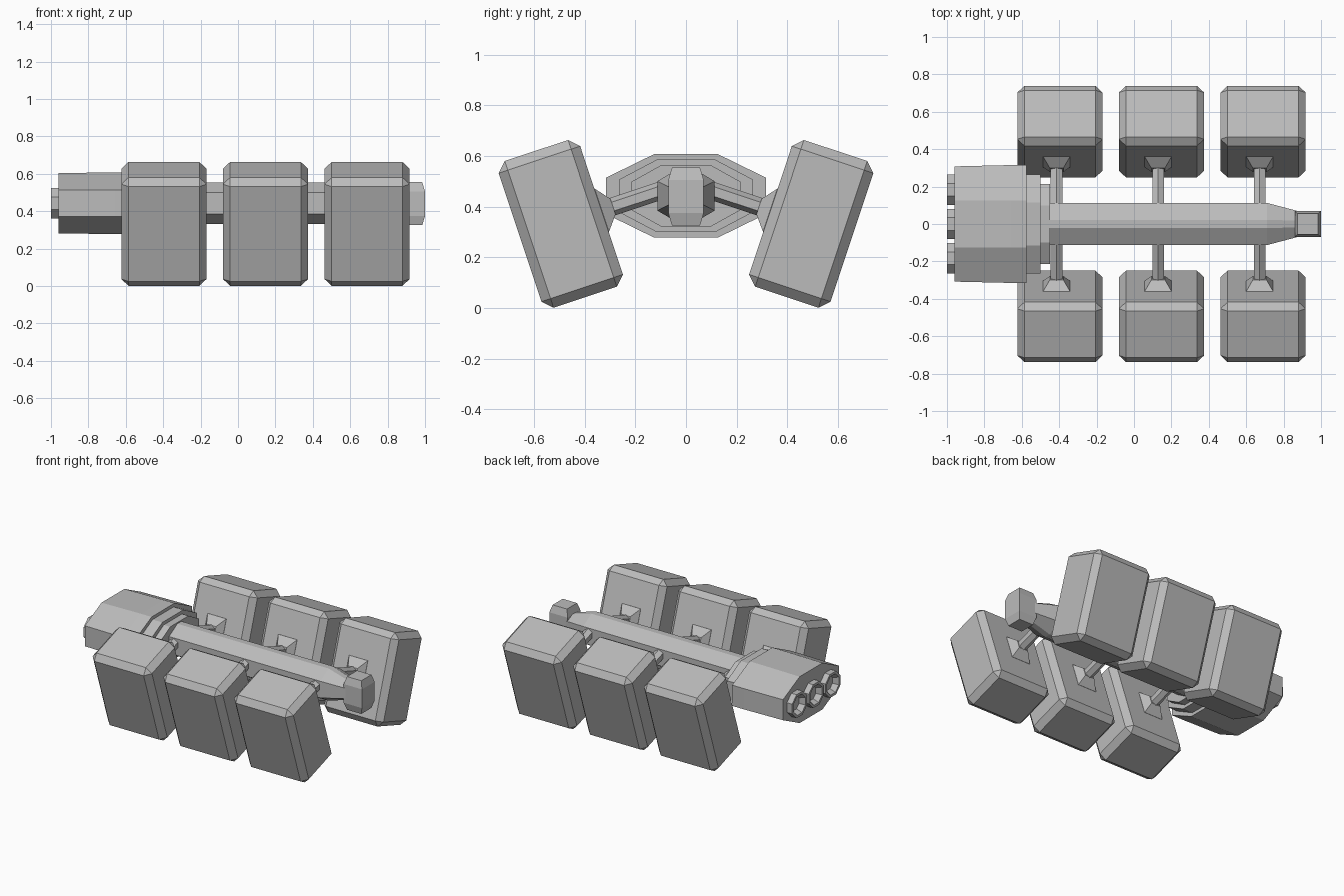
import bpy, bmesh, math
from mathutils import Matrix, Vector

cube = bpy.data.objects.get("Cube")
if cube:
    bpy.data.objects.remove(cube, do_unlink=True)

hull_grey = bpy.data.materials.new("hull_grey")
hull_grey.use_nodes = True
hull_grey.diffuse_color = (0.5, 0.5, 0.5, 1)
hull_grey.node_tree.nodes["Principled BSDF"].inputs["Base Color"].default_value = (0.5, 0.5, 0.5, 1)

TILT = math.radians(18.4)
MID_Z = 0.4425


def finish(name, bm):
    bmesh.ops.recalc_face_normals(bm, faces=bm.faces)
    mesh = bpy.data.meshes.new(name)
    bm.to_mesh(mesh)
    bm.free()
    mesh.materials.append(hull_grey)
    obj = bpy.data.objects.new(name, mesh)
    bpy.context.collection.objects.link(obj)
    return obj


def loft(name, rings):
    """Skin a list of equal-length rings and cap both ends."""
    bm = bmesh.new()
    loops = [[bm.verts.new(p) for p in ring] for ring in rings]
    n = len(loops[0])
    for a, b in zip(loops, loops[1:]):
        for i in range(n):
            j = (i + 1) % n
            bm.faces.new((a[i], a[j], b[j], b[i]))
    bm.faces.new(loops[0])
    bm.faces.new(loops[-1])
    return finish(name, bm)


def octagon(x, flat_y, side_y, flat_z, side_z, mid=MID_Z):
    """Eight-sided section across x: flat top and bottom, upright sides."""
    quarter = [(side_y, side_z), (flat_y, flat_z)]
    half = quarter + [(-y, z) for y, z in reversed(quarter)]
    pts = half + [(-y, -z) for y, z in half]
    return [Vector((x, y, mid + z)) for y, z in pts]


def rect(cx, cy, z, hx, hy):
    return [Vector((cx + a * hx, cy + b * hy, z))
            for a, b in ((1, 1), (-1, 1), (-1, -1), (1, -1))]


# Spine with its tapered nose
loft("spine", [octagon(-0.46, 0.022, 0.113, 0.112, 0.058),
               octagon(0.71, 0.022, 0.113, 0.112, 0.058),
               octagon(0.88, 0.018, 0.068, 0.06, 0.035)])

# Faceted nose block
loft("nose_block", [rect(0.93, 0, z, r, r) for z, r in
                    ((0.325, 0.055), (0.375, 0.07), (0.505, 0.07), (0.555, 0.055))])

# Engine housing and the two stepped collars in front of it
loft("engine_housing", [octagon(-0.96, 0.125, 0.308, 0.161, 0.071),
                        octagon(-0.66, 0.125, 0.315, 0.165, 0.072),
                        octagon(-0.575, 0.125, 0.315, 0.165, 0.072)])
loft("rear_collar", [octagon(x, 0.115, 0.265, 0.143, 0.064) for x in (-0.6, -0.5)])
loft("front_collar", [octagon(x, 0.1, 0.215, 0.12, 0.056) for x in (-0.52, -0.45)])

# Three hollow eight-sided nozzles
for label, y in (("right", -0.183), ("centre", 0), ("left", 0.183)):
    rings = []
    for x, r in ((-0.94, 0.088), (-1.0, 0.088), (-1.0, 0.07), (-0.963, 0.05)):
        rings.append([Vector((x, y + r * math.cos(a), MID_Z + r * math.sin(a)))
                      for a in (math.pi / 4 * (i + 0.5) for i in range(8))])
    loft(label + "_nozzle", rings)

# Tilted cargo pods, each carried on a strut with a flared foot
for side, s in (("left_row", 1), ("right_row", -1)):
    # local z points from the pod centre in toward the spine
    turn = Matrix.Rotation(-s * TILT, 4, 'X')
    frame_yz = Matrix.Translation((0, s * 0.494, 0.332)) @ turn
    for label, x in (("rear", -0.396), ("middle", 0.147), ("front", 0.69)):
        tag = f"{label}_{'back' if s > 0 else 'front'}_side"
        frame = Matrix.Translation((x, 0, 0)) @ frame_yz

        bm = bmesh.new()
        bmesh.ops.create_cube(bm, size=1)
        bmesh.ops.scale(bm, vec=(0.455, 0.339, 0.61), verts=bm.verts)
        bmesh.ops.bevel(bm, geom=bm.edges[:], offset=0.038, segments=1,
                        affect='EDGES', profile=0.5)
        bm.transform(frame)
        finish(tag + "_pod", bm)

        # u is the distance inward from the pod centre
        def place(px, u, v):
            return frame @ Vector((px - 0.018, -s * u, v))

        corners = ((1, 1), (-1, 1), (-1, -1), (1, -1))
        loft(tag + "_foot", [[place(a * hx, u, b * hv) for a, b in corners]
                             for u, hx, hv in ((0.16, 0.072, 0.09),
                                               (0.1705, 0.072, 0.09),
                                               (0.217, 0.036, 0.032))])
        loft(tag + "_strut", [[place(0.036 * math.cos(a), u, 0.036 * math.sin(a))
                               for a in (math.pi / 3 * (i + 0.0) + math.pi / 6 for i in range(6))]
                              for u in (0.19, 0.46)])
